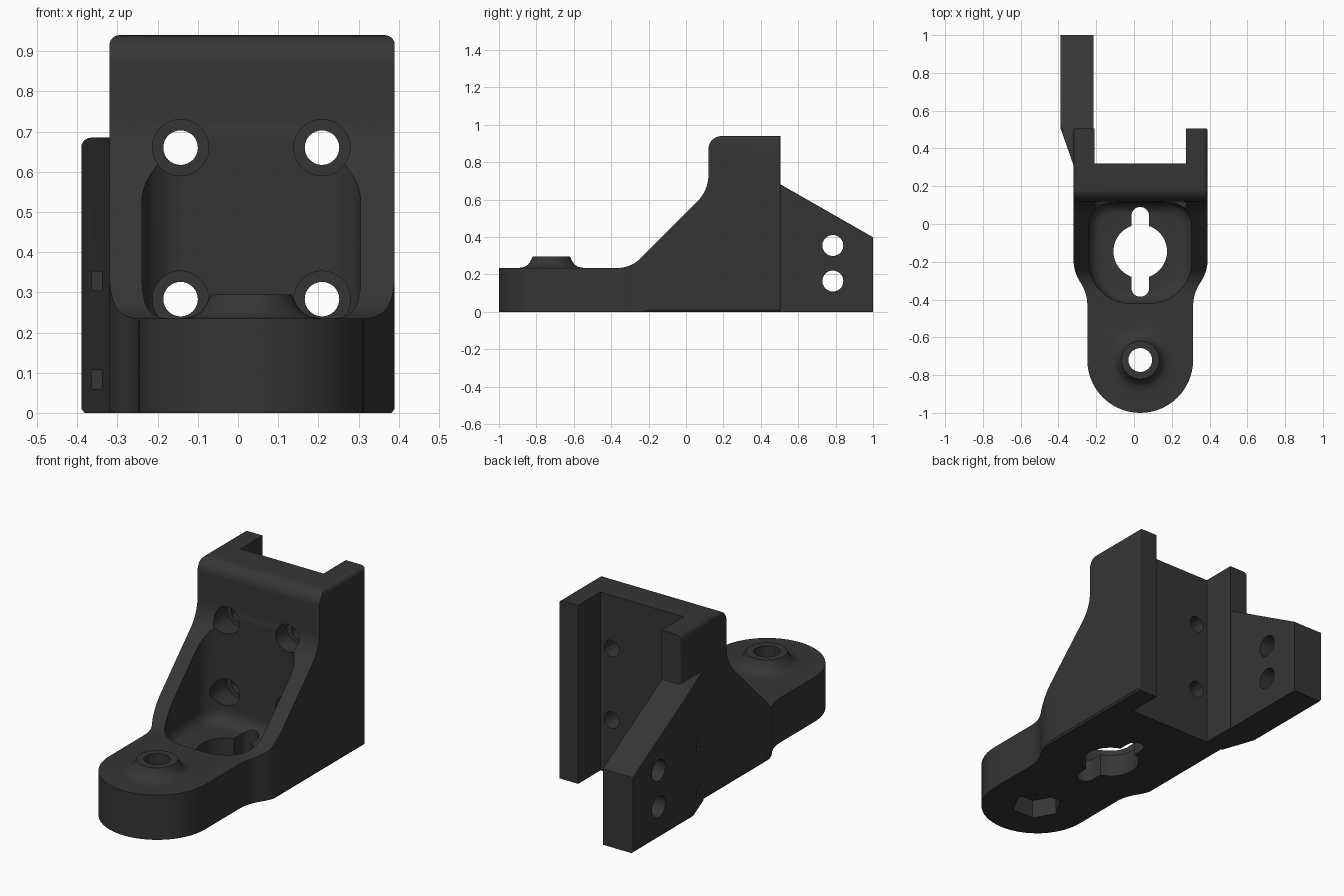
import bpy, bmesh, math
from mathutils import Vector

if "Cube" in bpy.data.objects:
    bpy.data.objects.remove(bpy.data.objects["Cube"])

CX = 0.033  # centre line of the main bracket

mat = bpy.data.materials.new("dark grey plastic")
mat.diffuse_color = (0.036, 0.036, 0.036, 1)
mat.use_nodes = True
mat.node_tree.nodes["Principled BSDF"].inputs["Base Color"].default_value = mat.diffuse_color


def fillet(pts, seg=10):
    """Round polygon corners; each point is (u, v) or (u, v, radius)."""
    out, n = [], len(pts)
    for i, p in enumerate(pts):
        c = Vector(p[:2])
        if len(p) < 3:
            out.append(c)
            continue
        a = (Vector(pts[i - 1][:2]) - c).normalized()
        b = (Vector(pts[(i + 1) % n][:2]) - c).normalized()
        half = a.angle(b) / 2
        o = c + (a + b).normalized() * (p[2] / math.sin(half))
        t = p[2] / math.tan(half)
        v0, v1 = c + a * t - o, c + b * t - o
        total = v0.angle(v1)
        for k in range(seg + 1):
            f = k / seg
            out.append(o + (v0 * math.sin((1 - f) * total) + v1 * math.sin(f * total)) / math.sin(total))
    return out


def circle(u, v, r, n=40, turn=0.0):
    return [(u + r * math.cos(turn + 2 * math.pi * k / n),
             v + r * math.sin(turn + 2 * math.pi * k / n)) for k in range(n)]


def finish(name, bm):
    bmesh.ops.recalc_face_normals(bm, faces=bm.faces)
    me = bpy.data.meshes.new(name)
    bm.to_mesh(me)
    bm.free()
    me.materials.append(mat)
    ob = bpy.data.objects.new(name, me)
    bpy.context.collection.objects.link(ob)
    return ob


def prism(name, pts, axis, lo, hi, bottom_bevel=0):
    """Extrude an outline along x, y or z."""
    place = {"x": lambda u, v, t: (t, u, v),
             "y": lambda u, v, t: (u, t, v),
             "z": lambda u, v, t: (u, v, t)}[axis]
    bm = bmesh.new()
    rings = [[bm.verts.new(place(p[0], p[1], t)) for p in pts] for t in (lo, hi)]
    n = len(pts)
    base = bm.faces.new(rings[0])
    bm.faces.new(rings[1])
    for i in range(n):
        j = (i + 1) % n
        bm.faces.new((rings[0][i], rings[0][j], rings[1][j], rings[1][i]))
    if bottom_bevel:
        bmesh.ops.recalc_face_normals(bm, faces=bm.faces)
        bmesh.ops.bevel(bm, geom=list(base.edges), offset=bottom_bevel, segments=6,
                        profile=0.5, affect='EDGES')
    return finish(name, bm)


def boolean(ob, other, op):
    bpy.context.view_layer.objects.active = ob
    m = ob.modifiers.new(op, 'BOOLEAN')
    m.operation, m.object, m.solver = op, other, 'EXACT'
    bpy.ops.object.modifier_apply(modifier=m.name)
    bpy.data.objects.remove(other)


def cut(ob, pts, axis, lo, hi, **kw):
    boolean(ob, prism("cutter", pts, axis, lo, hi, **kw), 'DIFFERENCE')


def front_outline(x0, x1, top):
    """Front outline: chamfered at the base, rounded at the top."""
    return fillet([(x0 + .008, 0), (x1 - .008, 0), (x1, .01), (x1, top, .025),
                   (x0, top, .025), (x0, .01)], 5)


# Main bracket: side, plan and front outlines intersected
bracket = prism("bracket", fillet([
    (-1.1, -.1), (.7, -.1), (.7, .94), (.12, .94, .07), (.12, .65, .2),
    (-.295, .235, .17), (-1.1, .235)]), "x", -.6, .6)
plan = [(CX + .357, .505, .01), (CX + .357, -.25, .22), (CX + .28, -.37, .22), (CX + .28, -1, .2799),
        (CX - .28, -1, .2799), (CX - .28, -.37, .22), (CX - .353, -.25, .22), (CX - .353, .505, .01)]
boolean(bracket, prism("plan", fillet(plan, 14), "z", -.3, 1.3), 'INTERSECT')
boolean(bracket, prism("front", front_outline(-.32, .39, .94), "y", -1.3, .8), 'INTERSECT')

# Flared boss on the round foot
bm = bmesh.new()
rows = [(.175, .2), (.175, .235), (.145, .24), (.125, .252), (.112, .27), (.1, .295)]
rings = [[bm.verts.new((x, y, z)) for x, y in circle(CX, -.72, r, 48)] for r, z in rows]
bm.faces.new(rings[0])
bm.faces.new(rings[-1])
for a, b in zip(rings, rings[1:]):
    for i in range(48):
        j = (i + 1) % 48
        bm.faces.new((a[i], a[j], b[j], b[i]))
boolean(bracket, finish("boss", bm), 'UNION')

# Side wing at the back, with a wedge blending into the bracket
wing = prism("wing", [(-.30, .31), (-.215, .40), (-.215, 1), (-.39, 1), (-.39, .51), (-.32, .31)],
             "z", -.1, 1)
boolean(wing, prism("slope", [(.2, -.2), (1.2, -.2), (1.2, .285), (.5, .685), (.2, .685)],
                    "x", -.6, .2), 'INTERSECT')
boolean(wing, prism("front", front_outline(-.39, .1, .685), "y", 0, 1.3), 'INTERSECT')
boolean(bracket, wing, 'UNION')

# Back channel
cut(bracket, [(-.21, .32), (.275, .32), (.275, .8), (-.21, .8)], "z", -.2, 1.2)

# Rounded front pocket with a filleted floor
cut(bracket, fillet([(CX - .272, .115, .12), (CX + .272, .115, .12),
                     (CX + .272, -.42, .22), (CX - .272, -.42, .22)], 12),
    "z", .12, 1.2, bottom_bevel=.07)

# Four counterbored screw holes through the back wall
for x in (CX - .176, CX + .176):
    for z in (.283, .66):
        cut(bracket, circle(x, z, .07), "y", -.12, .21)
        cut(bracket, circle(x, z, .043, 32), "y", 0, .4)

# Keyhole opening in the floor: round centre with two slots
cut(bracket, circle(CX, -.145, .142, 48), "z", -.1, .3)
cut(bracket, fillet([(CX - .047, .09, .0469), (CX + .047, .09, .0469),
                     (CX + .047, -.385, .0469), (CX - .047, -.385, .0469)]), "z", -.1, .3)

# Foot bolt hole and hexagonal nut recess underneath
cut(bracket, circle(CX, -.72, .063), "z", -.1, .5)
cut(bracket, circle(CX, -.72, .125, 6), "z", -.1, .1)

# Wing bolt holes
for z in (.165, .355):
    cut(bracket, circle(.785, z, .056), "x", -.6, 0)

# Small rectangular slots in the wedge
for z in (.06, .305):
    cut(bracket, [(-.363, z), (-.338, z), (-.338, z + .047), (-.363, z + .047)], "y", .25, .48)

bpy.ops.object.select_all(action='DESELECT')
bracket.select_set(True)
bpy.context.view_layer.objects.active = bracket
bpy.ops.object.shade_smooth_by_angle(angle=math.radians(30))
